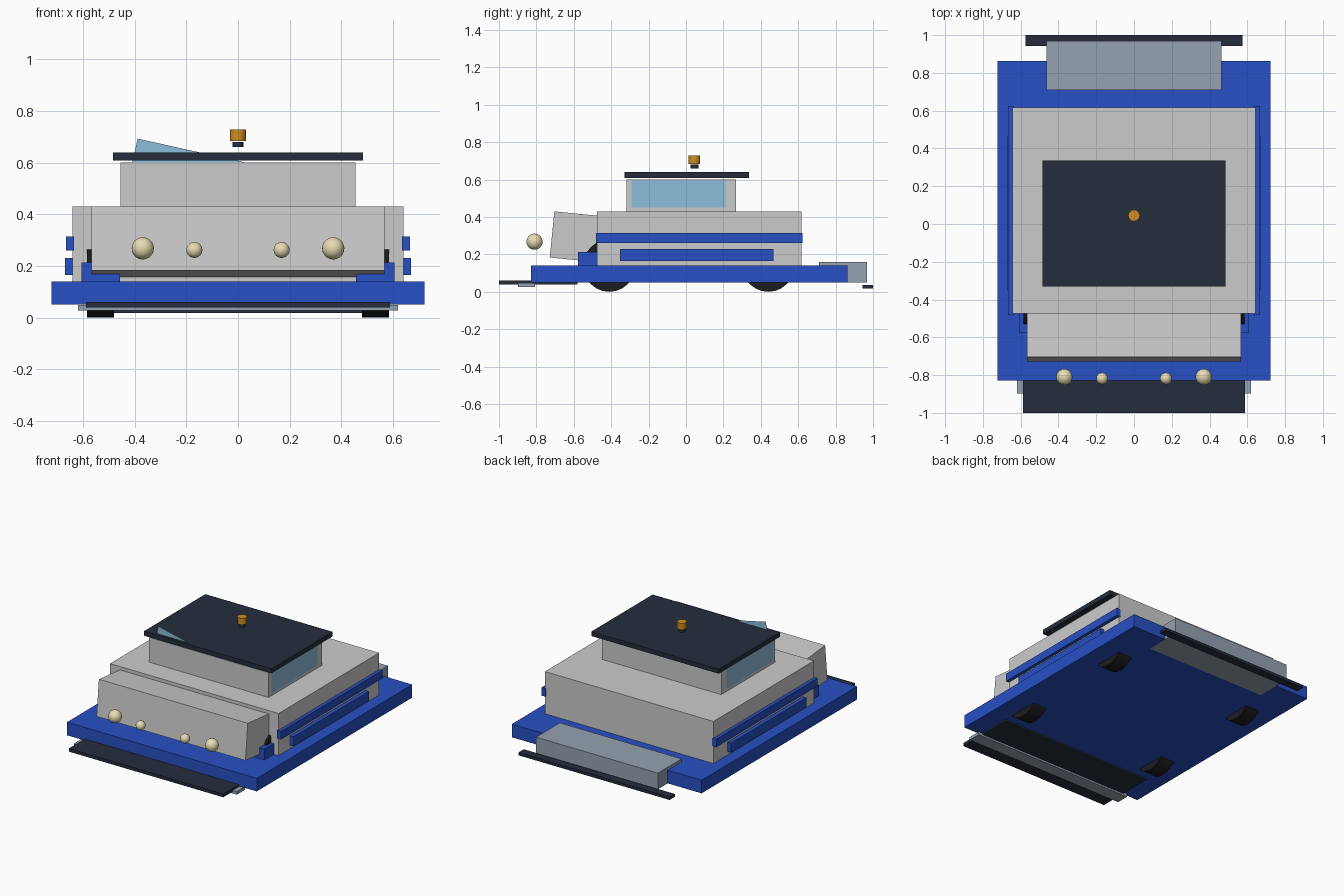
import bpy
from math import pi, radians

if "Cube" in bpy.data.objects:
    bpy.data.objects.remove(bpy.data.objects["Cube"])


def material(name, rgb):
    m = bpy.data.materials.new(name)
    m.diffuse_color = (*rgb, 1)
    m.use_nodes = True
    m.node_tree.nodes["Principled BSDF"].inputs["Base Color"].default_value = m.diffuse_color
    return m


BLUE = material("blue_paint", (0.02, 0.08, 0.55))
DARK = material("dark_trim", (0.018, 0.027, 0.045))
RUBBER = material("rubber", (0.012, 0.012, 0.014))
STEEL = material("steel", (0.30, 0.36, 0.44))
GLASS = material("glass", (0.27, 0.51, 0.72))
AMBER = material("amber", (0.62, 0.27, 0.015))
CREAM = material("lamp_cream", (0.82, 0.72, 0.45))


def finish(name, mat):
    o = bpy.context.object
    o.name = name
    if mat:
        o.data.materials.append(mat)
    return o


def box(name, x, y, z, mat=None):
    """Box from (min, max) ranges on each axis."""
    r = (x, y, z)
    bpy.ops.mesh.primitive_cube_add(size=1, location=[(a + b) / 2 for a, b in r])
    o = finish(name, mat)
    o.scale = [b - a for a, b in r]
    return o


def cylinder(name, radius, depth, loc, mat, sides, rot=(0, 0, 0)):
    bpy.ops.mesh.primitive_cylinder_add(vertices=sides, radius=radius, depth=depth,
                                        location=loc, rotation=rot)
    o = finish(name, mat)
    bpy.ops.object.shade_smooth_by_angle(angle=radians(35))
    return o


def pane(name, width, height, loc, rot):
    bpy.ops.mesh.primitive_plane_add(size=1, location=loc, rotation=rot)
    o = finish(name, GLASS)
    o.scale = (width, height, 1)
    return o


def both(lo, hi, s):
    """Mirror an x range to side s."""
    return tuple(sorted((lo * s, hi * s)))


# Chassis, body, cabin and roof
box("chassis_slab", (-0.723, 0.723), (-0.828, 0.863), (0.05, 0.14), BLUE)
box("body", (-0.642, 0.642), (-0.475, 0.618), (0.13, 0.43))
box("cabin", (-0.455, 0.455), (-0.317, 0.266), (0.42, 0.60))
box("roof", (-0.485, 0.485), (-0.33, 0.337), (0.609, 0.64), DARK)

# Hood tipped slightly down toward the body
hood = box("hood", (-0.567, 0.567), (-0.717, -0.417), (0.1676, 0.4156))
hood.rotation_euler.x = -0.1

# Skewed windscreen pane that pokes through the roof
pane("windscreen", 0.832, 0.16, (0, -0.312, 0.525), (pi / 2, radians(12.5), 0))

# Front blade, its edge plate, rear box and rear bumper
box("front_blade", (-0.588, 0.588), (-1.0, -0.58), (0.039, 0.061), DARK)
box("front_plate", (-0.62, 0.62), (-0.898, -0.808), (0.027, 0.048), STEEL)
box("rear_box", (-0.464, 0.464), (0.71, 0.968), (0.049, 0.16), STEEL)
box("rear_bumper", (-0.575, 0.575), (0.943, 1.0), (0.017, 0.037), DARK)

# Roof beacon
cylinder("beacon_base", 0.022, 0.02, (0, 0.045, 0.67), DARK, 12)
cylinder("beacon_lamp", 0.031, 0.044, (0, 0.045, 0.706), AMBER, 12)

# Paired parts on each side
for side, s in (("left", -1), ("right", 1)):
    pane(f"{side}_window", 0.504, 0.145, (s * 0.458, -0.04, 0.522), (pi / 2, 0, s * pi / 2))
    box(f"{side}_upper_rail", both(0.635, 0.666, s), (-0.482, 0.622), (0.26, 0.315), BLUE)
    box(f"{side}_lower_rail", both(0.641, 0.67, s), (-0.352, 0.467), (0.165, 0.23), BLUE)
    box(f"{side}_front_fender", both(0.457, 0.607, s), (-0.578, -0.45), (0.13, 0.214), BLUE)
    for end, y in (("front", -0.41), ("rear", 0.44)):
        cylinder(f"{side}_{end}_wheel", 0.14, 0.105, (s * 0.533, y, 0.14), RUBBER, 24,
                 (0, pi / 2, 0))
    for kind, x, y, z, r in (("outer", 0.369, -0.81, 0.268, 0.043),
                             ("inner", 0.169, -0.818, 0.262, 0.031)):
        bpy.ops.mesh.primitive_uv_sphere_add(segments=24, ring_count=12, radius=r,
                                             location=(s * x, y, z))
        finish(f"{side}_{kind}_headlight", CREAM)
        bpy.ops.object.shade_smooth()
